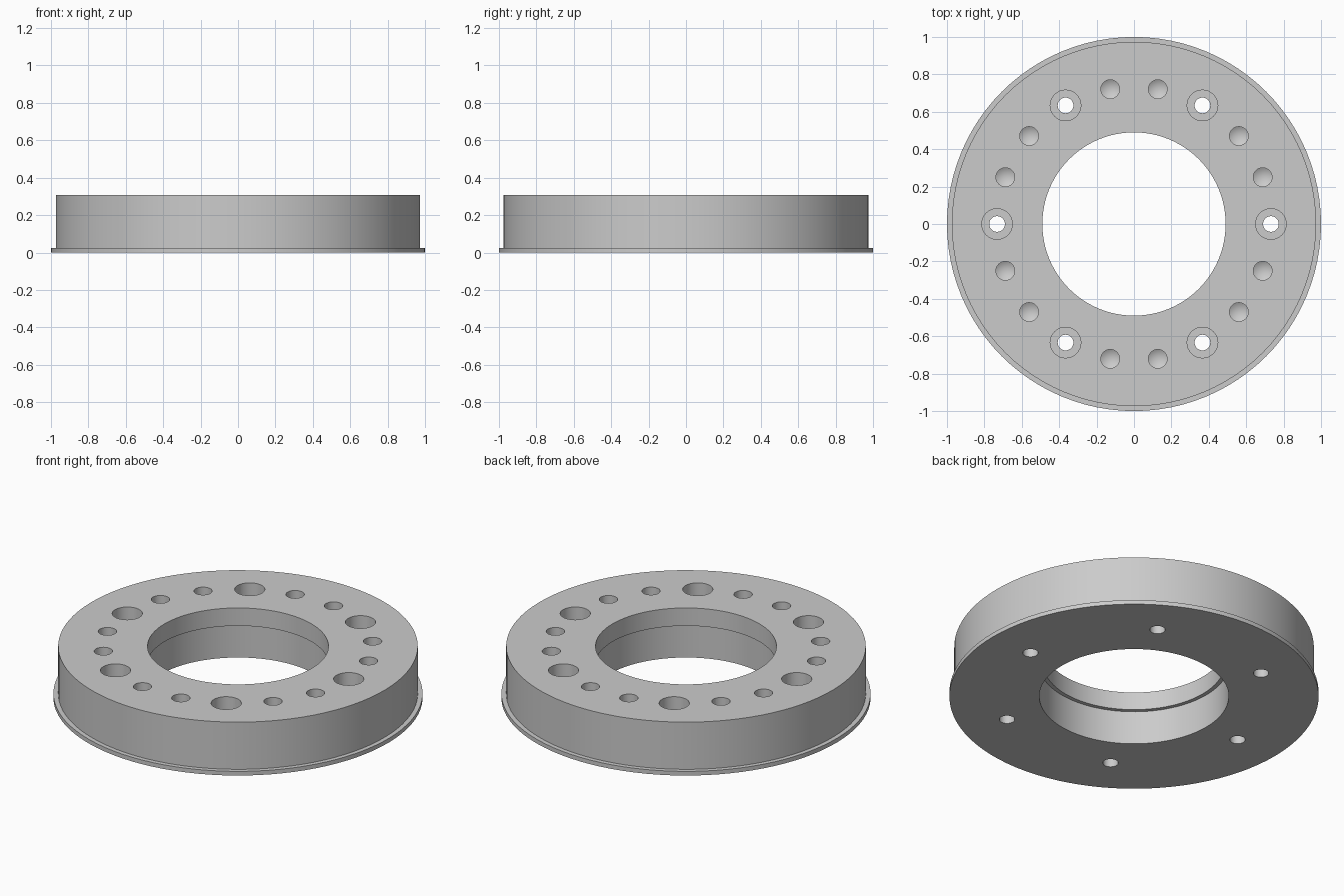
import bpy
import bmesh
from math import radians, cos, sin, tau
from mathutils import Vector

cube = bpy.data.objects.get("Cube")
if cube:
    bpy.data.objects.remove(cube, do_unlink=True)

HEIGHT = 0.307
BOLT_CIRCLE = 0.732
OVER = 0.02  # how far cutters reach past the surface

# Single plain metal colour
grey = bpy.data.materials.new("plain grey")
grey.use_nodes = True
colour = (0.6, 0.6, 0.6, 1)
grey.diffuse_color = colour
grey.node_tree.nodes["Principled BSDF"].inputs["Base Color"].default_value = colour


def lathe(bm, profile, centre, steps, closed):
    """Spin an (r, z) profile around a vertical axis through centre."""
    c = Vector(centre)
    verts = [bm.verts.new(c + Vector((r, 0, z))) for r, z in profile]
    edges = [bm.edges.new(pair) for pair in zip(verts, verts[1:])]
    if closed:
        edges.append(bm.edges.new((verts[-1], verts[0])))
    bmesh.ops.spin(bm, geom=verts + edges, cent=c, axis=(0, 0, 1),
                   angle=tau, steps=steps, use_merge=True)


def finish(bm, name):
    bmesh.ops.remove_doubles(bm, verts=bm.verts, dist=1e-5)
    bmesh.ops.recalc_face_normals(bm, faces=bm.faces)
    mesh = bpy.data.meshes.new(name)
    bm.to_mesh(mesh)
    bm.free()
    mesh.materials.append(grey)
    obj = bpy.data.objects.new(name, mesh)
    bpy.context.collection.objects.link(obj)
    return obj


# Ring body with a thin base flange and a stepped bore
bm = bmesh.new()
lathe(bm, [(0.513, 0), (1, 0), (1, 0.025), (0.974, 0.025),
           (0.974, HEIGHT), (0.49, HEIGHT), (0.49, 0.2), (0.513, 0.2)],
      (0, 0, 0), 96, True)
ring = finish(bm, "flanged_ring")

# Counterbored through holes, with two conical blind holes between each pair
counterbore = [(0, -OVER), (0.042, -OVER), (0.042, HEIGHT - 0.13),
               (0.082, HEIGHT - 0.13), (0.082, HEIGHT + OVER), (0, HEIGHT + OVER)]
blind_hole = [(0, HEIGHT - 0.2), (0.05, HEIGHT - 0.17),
              (0.05, HEIGHT + OVER), (0, HEIGHT + OVER)]
bm = bmesh.new()
for i in range(18):
    a = radians(20 * i)
    spot = (BOLT_CIRCLE * cos(a), BOLT_CIRCLE * sin(a), 0)
    lathe(bm, blind_hole if i % 3 else counterbore, spot, 32, False)
cutter = finish(bm, "hole_cutter")
cutter.hide_render = True

# Cut the holes and discard the cutter
cut = ring.modifiers.new("holes", 'BOOLEAN')
cut.operation = 'DIFFERENCE'
cut.solver = 'EXACT'
cut.object = cutter
bpy.ops.object.select_all(action='DESELECT')
ring.select_set(True)
bpy.context.view_layer.objects.active = ring
bpy.ops.object.modifier_apply(modifier=cut.name)
bpy.data.objects.remove(cutter, do_unlink=True)
bpy.ops.object.shade_smooth_by_angle(angle=radians(25))
